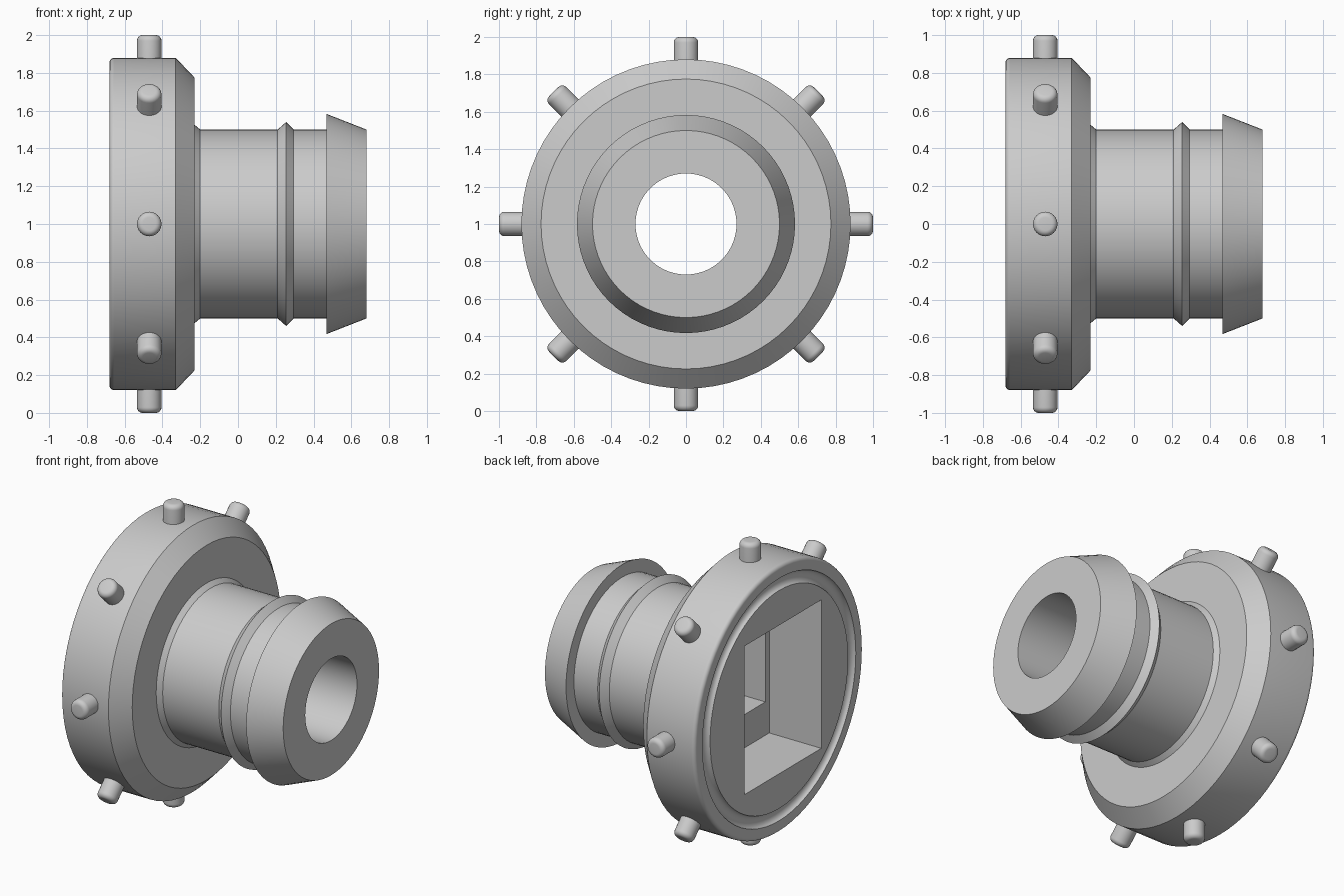
import bpy, bmesh, math
from mathutils import Vector, Matrix

if "Cube" in bpy.data.objects:
    bpy.data.objects.remove(bpy.data.objects["Cube"], do_unlink=True)

AXIS_Z = 1.0
metal = bpy.data.materials.new("plain_grey")
metal.use_nodes = True
GREY = (0.6, 0.6, 0.6, 1)
metal.diffuse_color = GREY
metal.node_tree.nodes["Principled BSDF"].inputs["Base Color"].default_value = GREY


def add_object(name, bm):
    mesh = bpy.data.meshes.new(name)
    bm.to_mesh(mesh)
    bm.free()
    obj = bpy.data.objects.new(name, mesh)
    mesh.materials.append(metal)
    bpy.context.collection.objects.link(obj)
    return obj


def lathe(name, profile, steps, closed):
    """Revolve (x, radius) points around the x axis."""
    bm = bmesh.new()
    verts = [bm.verts.new((x, 0, r)) for x, r in profile]
    edges = [bm.edges.new(pair) for pair in zip(verts, verts[1:])]
    if closed:
        edges.append(bm.edges.new((verts[-1], verts[0])))
    bmesh.ops.spin(bm, geom=verts + edges, cent=(0, 0, 0), axis=(1, 0, 0),
                   angle=math.tau, steps=steps)
    bmesh.ops.remove_doubles(bm, verts=bm.verts, dist=0.0005)
    bmesh.ops.recalc_face_normals(bm, faces=bm.faces)
    return add_object(name, bm)


def arc(cx, cr, rx, rr, start, end, count=6):
    """Points of an elliptical arc in the profile plane, angles in degrees."""
    angles = [math.radians(start + (end - start) * i / count) for i in range(count + 1)]
    return [(cx + rx * math.cos(a), cr + rr * math.sin(a)) for a in angles]


def activate(obj):
    bpy.ops.object.select_all(action='DESELECT')
    obj.select_set(True)
    bpy.context.view_layer.objects.active = obj


def smooth(obj):
    activate(obj)
    bpy.ops.object.shade_smooth_by_angle(angle=math.radians(28))


def cut_box(target, low, high):
    """Cut an axis-aligned box out of the target."""
    low, high = Vector(low), Vector(high)
    bm = bmesh.new()
    size = Matrix.Diagonal((*(high - low), 1))
    bmesh.ops.create_cube(bm, size=1, matrix=Matrix.Translation((low + high) / 2) @ size)
    cutter = add_object("cavity_cutter", bm)
    cutter.hide_render = True
    mod = target.modifiers.new("cavity", 'BOOLEAN')
    mod.operation, mod.solver, mod.object = 'DIFFERENCE', 'EXACT', cutter
    activate(target)
    bpy.ops.object.modifier_apply(modifier=mod.name)
    bpy.data.objects.remove(cutter, do_unlink=True)


# Flanged, barbed body: bore, back face with groove, rounded rim, neck and barbs
profile = [(-0.68, 0.27)]
profile += arc(-0.68, 0.76, 0.03, 0.04, -90, 90, 8)
profile += arc(-0.655, 0.855, 0.025, 0.025, 180, 90)
profile += [(-0.33, 0.88), (-0.23, 0.775), (-0.23, 0.525), (-0.2, 0.5),
            (0.21, 0.5), (0.255, 0.54), (0.295, 0.5),
            (0.468, 0.5), (0.468, 0.583), (0.68, 0.5), (0.68, 0.27)]
body = lathe("coupling_body", profile, 72, True)

# Rectangular socket and its narrower inner step
cut_box(body, (-0.8, -0.44, -0.49), (-0.3, 0.36, 0.49))
cut_box(body, (-0.5, -0.4, -0.27), (-0.1, 0.36, 0.27))
body.location.z = AXIS_Z
smooth(body)

# Rounded grip pins around the rim
pin_profile = [(0.8, 0), (0.8, 0.065)] + arc(0.97, 0.035, 0.03, 0.03, 90, 0) + [(1.0, 0)]
for i in range(8):
    pin = lathe(f"grip_pin_{i + 1}", pin_profile, 24, False)
    angle = i * math.tau / 8
    radial = Vector((0, math.sin(angle), math.cos(angle)))
    turn = Vector((1, 0, 0)).rotation_difference(radial).to_matrix().to_4x4()
    pin.data.transform(turn)
    pin.location = (-0.47, 0, AXIS_Z)
    smooth(pin)
